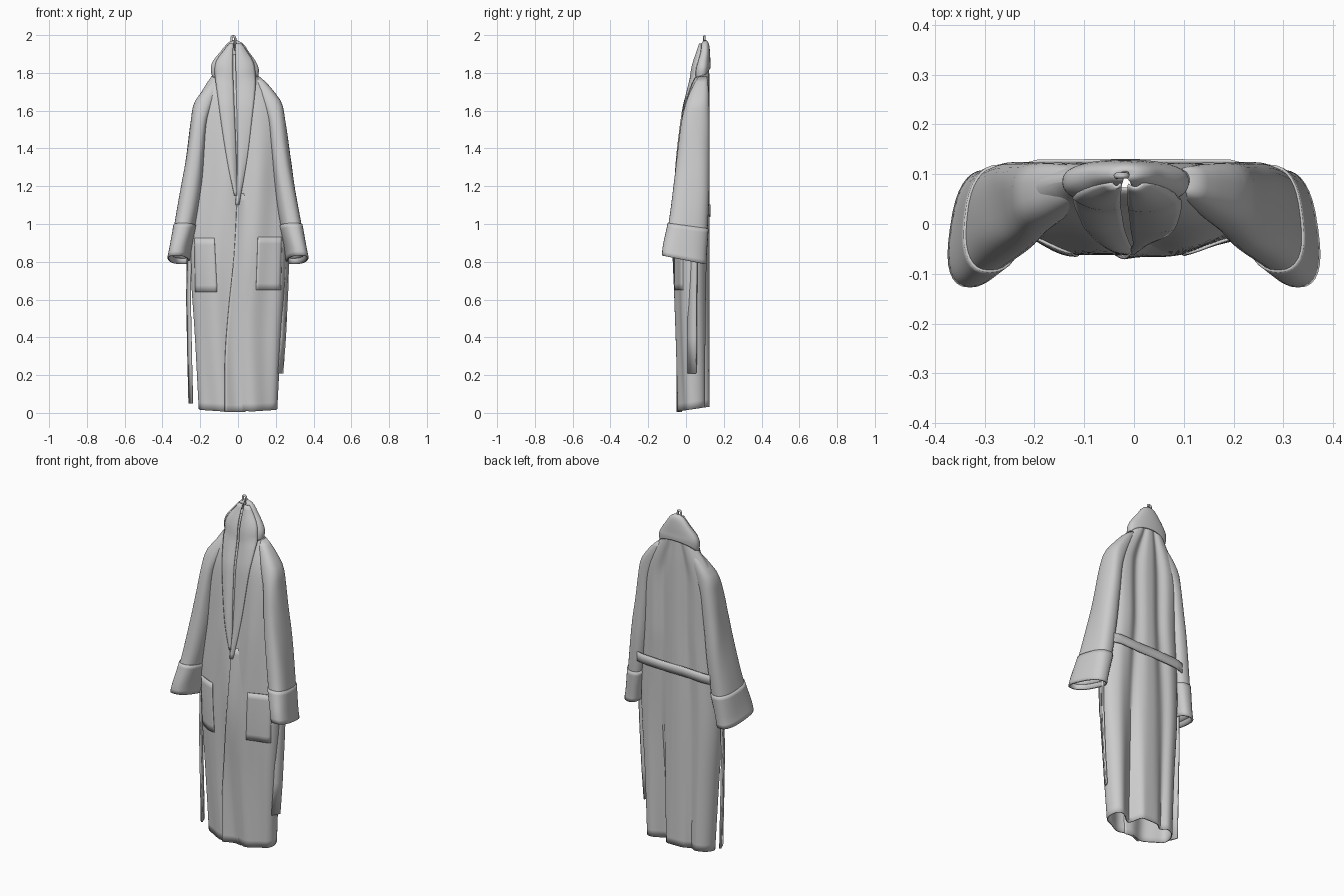
import bpy, bmesh, math
from math import sin, cos, pi, exp

if "Cube" in bpy.data.objects:
    bpy.data.objects.remove(bpy.data.objects["Cube"])


def key(table, z):
    """Smooth interpolation of the columns of a table sorted by its first column."""
    z = min(max(z, table[0][0]), table[-1][0])
    i = 0
    while i < len(table) - 2 and z > table[i + 1][0]:
        i += 1
    a, b = table[i], table[i + 1]
    p, n = table[max(i - 1, 0)], table[min(i + 2, len(table) - 1)]
    h = b[0] - a[0]
    t = (z - a[0]) / h
    out = []
    for c in range(1, len(a)):
        ma = (b[c] - p[c]) / (b[0] - p[0]) * h
        mb = (n[c] - a[c]) / (n[0] - a[0]) * h
        out.append((2*t**3 - 3*t*t + 1)*a[c] + (t**3 - 2*t*t + t)*ma
                   + (3*t*t - 2*t**3)*b[c] + (t**3 - t*t)*mb)
    return out


def cloth(name, rows, closed=False, thick=0.006):
    """Skin rows of points into a sheet or tube and give it thickness."""
    bm = bmesh.new()
    vs = [[bm.verts.new(p) for p in r] for r in rows]
    n = len(rows[0])
    for r0, r1 in zip(vs, vs[1:]):
        for j in range(n if closed else n - 1):
            k = (j + 1) % n
            bm.faces.new((r0[j], r0[k], r1[k], r1[j]))
    bmesh.ops.recalc_face_normals(bm, faces=bm.faces)
    me = bpy.data.meshes.new(name)
    bm.to_mesh(me)
    bm.free()
    ob = bpy.data.objects.new(name, me)
    bpy.context.collection.objects.link(ob)
    m = ob.modifiers.new("thickness", 'SOLIDIFY')
    m.thickness, m.offset = thick, 0
    bpy.ops.object.select_all(action='DESELECT')
    ob.select_set(True)
    bpy.context.view_layer.objects.active = ob
    bpy.ops.object.shade_smooth_by_angle(angle=math.radians(40))
    return ob


def steps(a, b, n):
    return [a + (b - a) * i / n for i in range(n + 1)]


# z, centre x, half width, front y, back y, side y
BODY = [(.02, 0, .205, -.032, .122, .04), (.4, 0, .225, -.042, .122, .03),
        (.75, 0, .247, -.052, .122, .03), (1.0, 0, .247, -.046, .122, .03),
        (1.3, 0, .232, -.032, .122, .04), (1.6, -.005, .224, -.004, .122, .06),
        (1.7, -.01, .18, .018, .122, .075), (1.8, -.015, .11, .045, .12, .088),
        (1.9, -.015, .05, .085, .118, .1)]
COLLAR = [(1.775, -.015, .118, .032, .126, .085), (1.82, -.017, .124, .04, .127, .085),
          (1.86, -.02, .111, .05, .126, .09), (1.91, -.018, .073, .068, .124, .1),
          (1.955, -.015, .038, .085, .118, .1), (1.972, -.018, .008, .098, .106, .102)]


def front_y(x, z):
    c, hw, yf, yb, mid = key(BODY, z)
    u = max(-1, min(1, (x - c) / hw))
    r = math.sqrt(max(0, 1 - abs(u)**3.5))
    fade = min(1, max(0, (1.75 - z) / .5))
    wave = .01 * cos(u * 8 + sin(z * 3)) * fade * r
    belly = .02 * exp(-((x + .02) / .05)**2) * exp(-((z - .95) / .4)**2)
    y = mid + (yf - mid) * r + wave - belly
    if z > 1.74:
        c, hw, yf, yb, mid = key(COLLAR, z)
        u = max(-1, min(1, (x - c) / hw))
        yc = mid + (yf - mid) * (1 - u * u)**.4
        y += (min(y, yc) - y) * min(1, (z - 1.74) / .06)
    return y


def back_y(x, z):
    c, hw, yf, yb, mid = key(BODY, z)
    u = max(-1, min(1, (x - c) / hw))
    r = math.sqrt(max(0, 1 - abs(u)**5))
    low = max(0, 1 - z / 1.25)
    soft = .022 * ((1 - cos(3 * pi * u + .5 * sin(2 * z))) / 2)**2 * (1 - low)
    wide = .34 if u > .38 else .1
    pleat = low * (.075 * exp(-((u - .38) / wide)**2) + .03 * exp(-((u + .5) / .12)**2))
    return mid + (yb - mid) * r - (soft * min(1, (1.95 - z) / .3) + pleat) * (1 - u**4)


# robe body: one draped tube with radiating pleats at the back
rows = []
N = 48
for z in steps(.02, 1.9, 48):
    c, hw = key(BODY, z)[:2]
    ring = []
    for i in range(2 * N):
        a = pi * i / N
        x = c + hw * cos(a)
        y = back_y(x, z) if i <= N else front_y(x, z) + (.006 if z > 1.74 else 0)
        lift = (y * .16 - .006) * max(0, 1 - z / .3)
        ring.append((x, y, z + lift))
    rows.append(ring)
cloth("robe_body", rows, True)


def draped(name, zs, edge_a, edge_b, n, gap, puff=0, blend=0):
    """A panel lying on the front of the body between two edge curves."""
    out = []
    for z in zs:
        xa, xb = key(edge_a, z)[0], key(edge_b, z)[0]
        out.append([(x, front_y(x, z) - gap + blend * i / n - puff * sin(pi * i / n), z)
                    for i, x in enumerate(steps(xa, xb, n))])
    return cloth(name, out)


# shawl lapels running up into the collar
draped("left_lapel", steps(1.15, 1.955, 34),
       [(1.15, -.018), (1.3, -.05), (1.5, -.083), (1.7, -.11), (1.8, -.122),
        (1.86, -.115), (1.91, -.08), (1.955, -.045)],
       [(1.15, -.004), (1.4, -.012), (1.84, -.028), (1.955, -.026)], 8, .004, .007)
draped("right_lapel", steps(1.1, 1.955, 34),
       [(1.1, -.012), (1.3, -.002), (1.6, -.006), (1.84, -.012), (1.955, -.012)],
       [(1.1, .004), (1.35, .048), (1.55, .073), (1.75, .094), (1.81, .09),
        (1.86, .08), (1.91, .048), (1.955, .018)], 8, .006, .007)

# overlapping front edge, fading into the body
EDGE = [(.0, -.07), (.3, -.068), (.55, -.05), (.85, -.02), (1.15, -.004)]
draped("front_overlap", steps(.004, 1.16, 30), EDGE,
       [(z, x + .11 * min(1, (1.3 - z) / .4)) for z, x in EDGE], 8, .008, 0, .009)

# patch pockets
draped("left_pocket", steps(.64, .925, 8), [(.64, -.225), (.93, -.23)],
       [(.64, -.11), (.93, -.125)], 10, .004, .003)
draped("right_pocket", steps(.65, .93, 8), [(.65, .095), (.93, .105)],
       [(.65, .225), (.93, .232)], 10, .004, .003)

# raised collar hanging like a small tent, open at the front
rows = []
for z in steps(1.775, 1.972, 14):
    c, hw, yf, yb, mid = key(COLLAR, z)
    ring = []
    for a in steps(-pi / 2 + .2, 1.5 * pi - .2, 44):
        s = sin(a)
        y = mid + (yb - mid if s > 0 else yf - mid) * abs(s)**.8
        low = max(0, (1.86 - z) / .085)
        ring.append((c + hw * cos(a), y, z + .05 * low * max(0, s)))
    rows.append(ring)
cloth("collar", rows)


def ring_tube(name, table, zs, sx, tilt, grow=0, thick=.006):
    out = []
    for z in zs:
        x0, x1, y0, y1 = key(table, z)
        low = max(0, min(1, (1.3 - z) / .45))
        ring = []
        for i in range(32):
            a = 2 * pi * i / 32
            ca, sa = cos(a), sin(a)
            w = 1 + .05 * sin(3 * a + z * 9 + sx) * min(1, max(0, (1.7 - z) * 4)) * (1 - low)
            px = math.copysign(abs(ca)**.8, ca) * ((x1 - x0) / 2 * w + grow)
            py = math.copysign(abs(sa)**.75, sa) * ((y1 - y0) / 2 + grow)
            x = (x0 + x1) / 2 + px - .14 * py * low
            ring.append((sx * x, (y0 + y1) / 2 + py, z - tilt * low * py))
        out.append(ring)
    return cloth(name, out, True, thick)


# sleeves and turned-back cuffs: z, inner x, outer x, front y, back y
SLEEVE = [(.79, .268, .366, -.121, .1), (.86, .258, .352, -.115, .102),
          (1.0, .225, .33, -.088, .112), (1.2, .195, .298, -.063, .121),
          (1.4, .175, .267, -.04, .121), (1.55, .16, .246, -.02, .121),
          (1.64, .13, .229, .002, .12), (1.7, .11, .188, .025, .118),
          (1.75, .09, .145, .05, .113), (1.78, .08, .11, .07, .108)]
for side, sx in (("left", -1), ("right", 1)):
    ring_tube(side + "_sleeve", SLEEVE, steps(.84, 1.78, 30), sx, .2)
    ring_tube(side + "_cuff", SLEEVE, steps(.81, .99, 8), sx, .2, .004, .008)


def strip(name, pts, half, thick=.01):
    """A flat band along pts; half is the vector from middle to edge."""
    cloth(name, [[tuple(p[i] + k * half[i] for i in range(3)) for k in (-1, 0, 1)]
                 for p in pts], thick=thick)


# belt across the back and its two hanging ends
strip("belt_back", [(-.25, .05, 1.06), (-.249, .09, 1.06), (-.235, .115, 1.06),
                    (-.19, .126, 1.065), (-.07, .126, 1.07), (.07, .126, 1.07),
                    (.19, .126, 1.075), (.235, .115, 1.075), (.249, .09, 1.07),
                    (.25, .05, 1.06)], (0, 0, .027), .008)
strip("belt_end_left", [(-.252, .04, 1.08), (-.258, .035, .9), (-.262, .03, .6),
                        (-.256, .03, .3), (-.25, .03, .05)], (-.008, .022, 0))
strip("belt_end_right", [(.253, .045, 1.08), (.254, .038, .85), (.248, .035, .65),
                         (.236, .033, .4), (.222, .032, .21)], (.014, .022, 0))

# hanging loop
cu = bpy.data.curves.new("hanging_loop", 'CURVE')
cu.dimensions, cu.bevel_depth, cu.bevel_resolution = '3D', .006, 3
sp = cu.splines.new('POLY')
path = [(-.034, .095, 1.92)] + [(-.025 - .01 * cos(a), .097, 1.984 + .01 * sin(a))
                                for a in steps(0, pi, 8)] + [(-.014, .105, 1.92)]
sp.points.add(len(path) - 1)
for p, co in zip(sp.points, path):
    p.co = (*co, 1)
bpy.context.collection.objects.link(bpy.data.objects.new("hanging_loop", cu))
